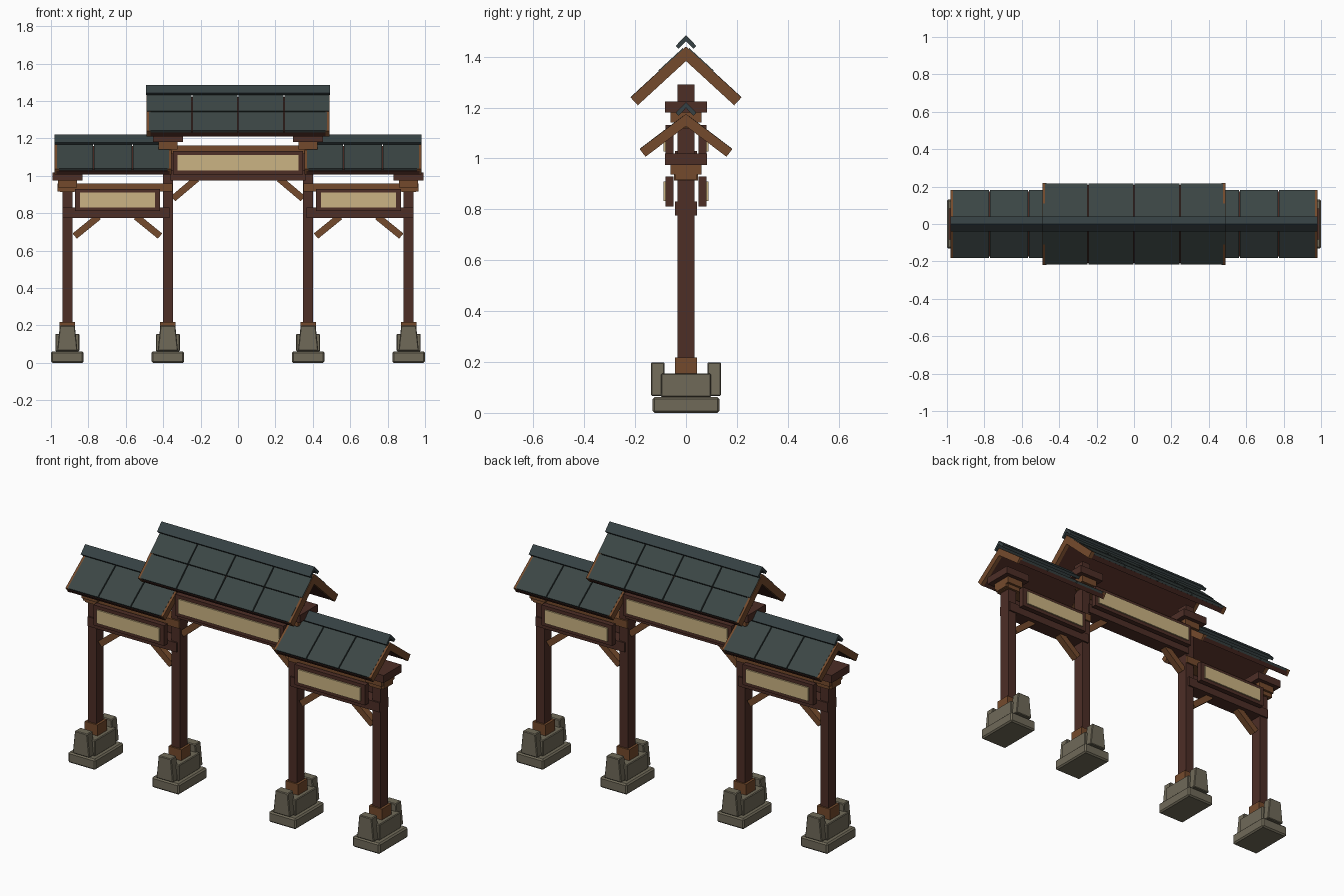
import bpy, bmesh, math
from mathutils import Vector

if "Cube" in bpy.data.objects:
    bpy.data.objects.remove(bpy.data.objects["Cube"])


def mat(name, hexcol):
    def lin(v):
        v /= 255
        return v / 12.92 if v <= 0.04045 else ((v + 0.055) / 1.055) ** 2.4
    m = bpy.data.materials.new(name)
    m.diffuse_color = [lin(int(hexcol[i:i + 2], 16)) for i in (0, 2, 4)] + [1]
    m.use_nodes = True
    m.node_tree.nodes["Principled BSDF"].inputs["Base Color"].default_value = m.diffuse_color
    return m


DARK = mat("dark red timber", "4d2e26")
LIGHT = mat("light brown timber", "744a2c")
CREAM = mat("cream panel", "cbb483")
STONE = mat("grey stone", "706a59")
SLATE = mat("slate tile", "3b4645")
RIDGE = mat("ridge slate", "364143")
DECK = mat("roof underside", "45261f")


def make(name, bm, m):
    bmesh.ops.recalc_face_normals(bm, faces=bm.faces)
    me = bpy.data.meshes.new(name)
    bm.to_mesh(me)
    bm.free()
    me.materials.append(m)
    ob = bpy.data.objects.new(name, me)
    bpy.context.collection.objects.link(ob)
    return ob


def prism(name, lower, upper, m):
    """Solid between two matching point loops."""
    bm = bmesh.new()
    a = [bm.verts.new(p) for p in lower]
    b = [bm.verts.new(p) for p in upper]
    n = len(a)
    bm.faces.new(a)
    bm.faces.new(b)
    for i in range(n):
        bm.faces.new((a[i], a[(i + 1) % n], b[(i + 1) % n], b[i]))
    return make(name, bm, m)


def box(name, x0, x1, y0, y1, z0, z1, m, taper=0, bevel=0):
    def ring(z, t):
        return [(x0 + t, y0, z), (x1 - t, y0, z), (x1 - t, y1, z), (x0 + t, y1, z)]
    ob = prism(name, ring(z0, 0), ring(z1, taper), m)
    if bevel:
        mod = ob.modifiers.new("bevel", 'BEVEL')
        mod.width, mod.segments = bevel, 1
    return ob


def cbox(name, cx, hx, hy, z0, z1, m, **k):
    return box(name, cx - hx, cx + hx, -hy, hy, z0, z1, m, **k)


def slope(name, x0, x1, y0, y1, apex, t, d0, d1, side, m):
    """Slab lying on a roof slope, d0..d1 deep below the roof plane."""
    a = math.atan(t)
    s, c = math.sin(a), math.cos(a)
    pts = [(y0, apex - t * y0 - d0 / c), (y1 - d0 * s, apex - t * y1 - d0 * c),
           (y1 - d1 * s, apex - t * y1 - d1 * c), (y0, apex - t * y0 - d1 / c)]
    prism(name, [(x0, side * y, z) for y, z in pts],
          [(x1, side * y, z) for y, z in pts], m)


def brace(name, p, q, w, hy, m):
    """Diagonal strut in the xz plane from p to q."""
    p, q = Vector(p), Vector(q)
    d = (q - p).normalized()
    n = Vector((-d.y, d.x)) * w / 2
    c = [p + n, q + n, q - n, p - n]
    prism(name, [(v.x, -hy, v.y) for v in c], [(v.x, hy, v.y) for v in c], m)


def roof(name, x0, x1, apex, t, Y, T, cols, rows, cap_apex):
    step = (x1 - x0) / cols
    for side in (-1, 1):
        # underside boards and gable end boards
        slope(name + "_deck", x0 + .01, x1 - .01, 0, Y, apex, t, .013, T, side, DECK)
        for a, b in ((x0, x0 + .022), (x1 - .022, x1)):
            slope(name + "_gable_board", a, b, 0, Y, apex, t, 0, T + .002, side, LIGHT)
        # tile slabs with narrow joints
        for r in range(rows):
            ya = .012 if r == 0 else Y * r / rows
            yb = Y * (r + 1) / rows - (.003 if r < rows - 1 else .002)
            raised = rows > 1 and r == 0
            for i in range(cols):
                a = x0 + i * step + (.003 if i or raised else .013)
                b = x0 + (i + 1) * step - (.003 if i < cols - 1 or raised else .013)
                slope(name + "_tile", a, b, ya, yb, apex, t,
                      -.004 if raised else -.001, .014, side, SLATE)
        # ridge cap
        slope(name + "_ridge_cap", x0 - .001, x1 + .001, 0, .041, cap_apex, 1.05,
              0, .016, side, RIDGE)


def sign_panel(name, x0, x1, z0, z1, inx, inz):
    for s in (-1, 1):
        ya, yb, yc = sorted((s * .05, s * .08)), sorted((s * .08, s * .088)), None
        box(name + "_frame", x0, x1, ya[0], ya[1], z0, z1, DARK)
        box(name + "_plate", x0 + inx, x1 - inx, yb[0], yb[1], z0 + inz, z1 - inz, CREAM)


# posts with stone footings
for cx, top in ((-.9125, 1.0), (-.375, 1.29), (.375, 1.29), (.9125, 1.0)):
    cbox("foot_stone", cx, .0875, .132, 0, .062, STONE, bevel=.008)
    cbox("middle_stone", cx, .064, .098, .062, .155, STONE, bevel=.004)
    for s in (-1, 1):
        y0, y1 = sorted((s * .085, s * .137))
        box("clamp_stone", cx - .054, cx + .054, y0, y1, .066, .199, STONE,
            taper=.014, bevel=.004)
    cbox("post_collar", cx, .041, .043, .15, .218, LIGHT)
    cbox("post", cx, .027, .034, .2, top, DARK)

# capitals: outer posts low, inner posts high
for cx, z in ((-.9125, .975), (-.375, 1.18), (.375, 1.18), (.9125, .975)):
    cbox("capital_lower", cx, .038, .047, z - .062, z - .035, LIGHT)
    cbox("capital_upper", cx, .051, .06, z - .038, z, LIGHT)
    cbox("capital_block", cx, .08, .083, z, z + .044, DARK)

# side bays
for s in (-1, 1):
    def span(a, b):
        return sorted((s * a, s * b))
    a, b = span(.365, .937)
    box("side_lower_beam", a, b, -.043, .043, .775, .83, DARK)
    a, b = span(.35, .966)
    box("side_upper_beam", a, b, -.043, .043, .917, .96, LIGHT)
    a, b = span(.418, .872)
    sign_panel("side_panel", a, b, .812, .93, .027, .02)
    brace("side_brace", (s * .873, .678), (s * .745, .782), .036, .02, LIGHT)
    brace("side_brace", (s * .417, .678), (s * .545, .782), .036, .02, LIGHT)
    brace("main_brace", (s * .347, .878), (s * .22, .985), .036, .02, LIGHT)
    a, b = span(.355, .98)
    roof("side_roof", a, b, 1.175, .758, .182, .036, 3, 1, 1.222)

# central bay
box("main_lower_beam", -.36, .36, -.043, .043, .975, 1.03, DARK)
box("main_upper_beam", -.42, .42, -.043, .043, 1.122, 1.162, LIGHT)
sign_panel("main_panel", -.348, .348, 1.008, 1.132, .024, .02)
roof("main_roof", -.49, .49, 1.44, .917, .218, .04, 4, 2, 1.485)
